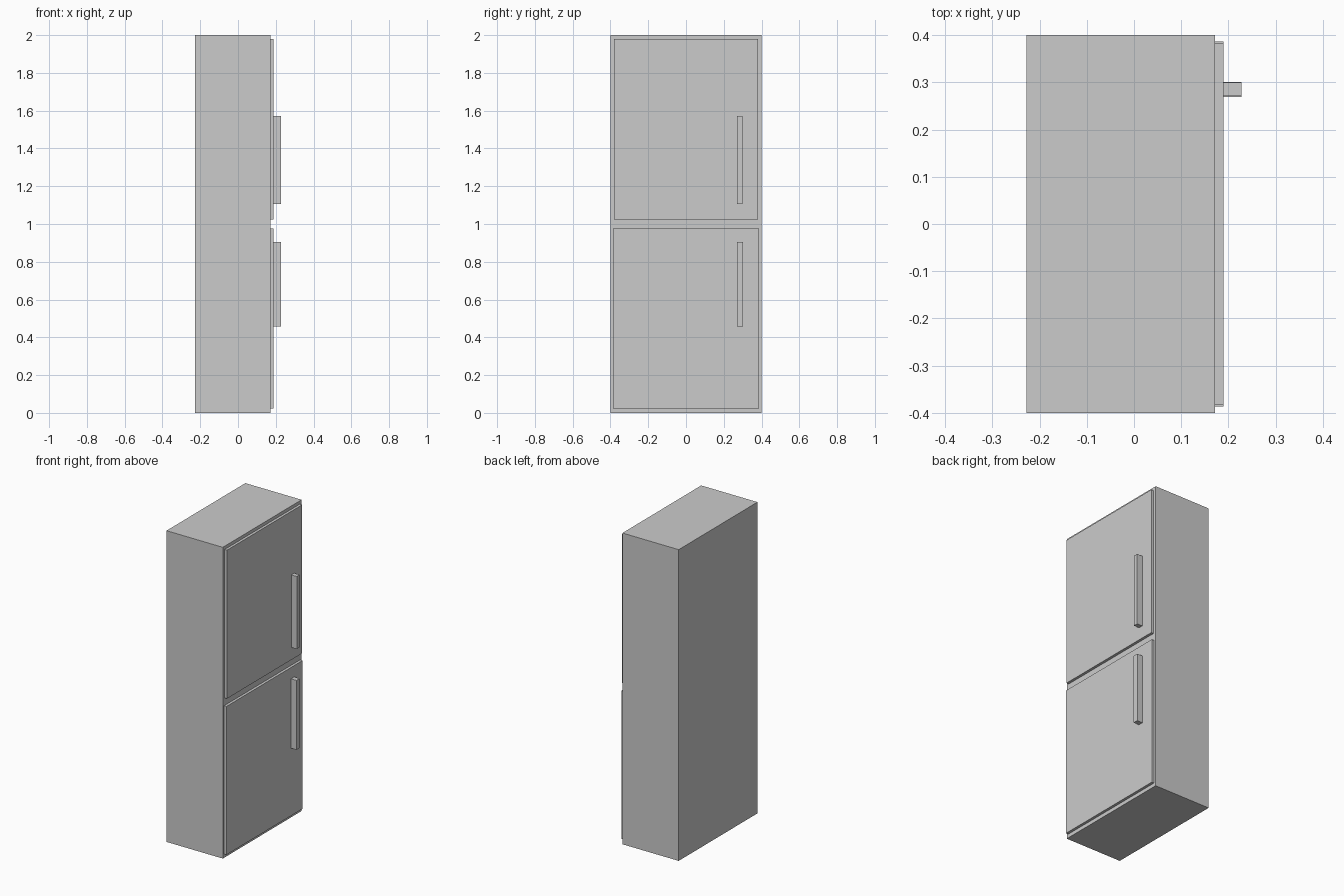
import bpy

if "Cube" in bpy.data.objects:
    bpy.data.objects.remove(bpy.data.objects["Cube"])


def box(name, x, y, z):
    """Box spanning the given (min, max) ranges."""
    bpy.ops.mesh.primitive_cube_add(size=1, location=[sum(r) / 2 for r in (x, y, z)])
    ob = bpy.context.object
    ob.name = name
    ob.scale = [r[1] - r[0] for r in (x, y, z)]
    bpy.ops.object.transform_apply(location=False, rotation=False, scale=True)
    return ob


BODY_FRONT, DOOR_FRONT, HANDLE_FRONT = 0.172, 0.189, 0.228

# Cabinet
box("cabinet", (-0.228, BODY_FRONT), (-0.4, 0.4), (0, 2))

# Doors with their handles: door half width, door z, handle y, handle z
doors = {
    "upper": (0.382, (1.025, 1.979), (0.271, 0.300), (1.105, 1.571)),
    "lower": (0.386, (0.024, 0.977), (0.269, 0.301), (0.458, 0.904)),
}
for level, (half, door_z, handle_y, handle_z) in doors.items():
    box(level + "_door", (BODY_FRONT, DOOR_FRONT), (-half, half), door_z)
    box(level + "_handle", (DOOR_FRONT, HANDLE_FRONT), handle_y, handle_z)
